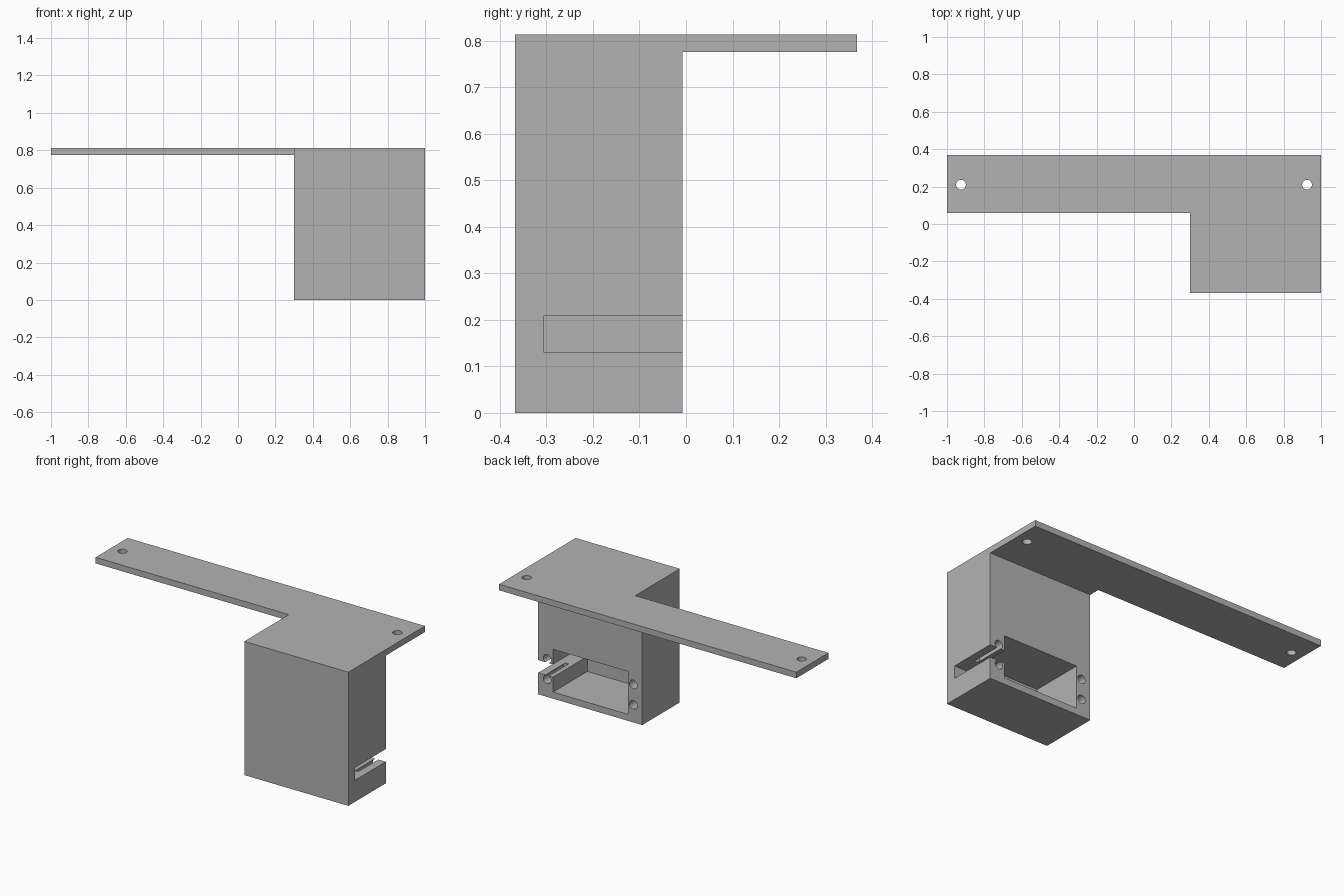
import bpy
import bmesh
from mathutils import Matrix

if "Cube" in bpy.data.objects:
    bpy.data.objects.remove(bpy.data.objects["Cube"], do_unlink=True)

# Single grey plastic
grey = bpy.data.materials.new("plain grey")
grey.use_nodes = True
colour = (0.45, 0.45, 0.45, 1)
grey.diffuse_color = colour
grey.node_tree.nodes["Principled BSDF"].inputs["Base Color"].default_value = colour


def add_object(name, bm):
    bmesh.ops.recalc_face_normals(bm, faces=bm.faces)
    mesh = bpy.data.meshes.new(name)
    bm.to_mesh(mesh)
    bm.free()
    mesh.materials.append(grey)
    obj = bpy.data.objects.new(name, mesh)
    bpy.context.scene.collection.objects.link(obj)
    return obj


def prism(name, outline, z0, z1):
    """Extrude a plan outline from z0 to z1."""
    bm = bmesh.new()
    face = bm.faces.new([bm.verts.new((x, y, z0)) for x, y in outline])
    new = bmesh.ops.extrude_face_region(bm, geom=[face])["geom"]
    verts = [g for g in new if isinstance(g, bmesh.types.BMVert)]
    bmesh.ops.translate(bm, vec=(0, 0, z1 - z0), verts=verts)
    return add_object(name, bm)


def box(name, x0, x1, y0, y1, z0, z1):
    return prism(name, [(x0, y0), (x1, y0), (x1, y1), (x0, y1)], z0, z1)


def cylinder(name, centre, radius, length, axis):
    bm = bmesh.new()
    turn = Matrix.Rotation(1.5707963, 4, "X") if axis == "Y" else Matrix()
    bmesh.ops.create_cone(bm, cap_ends=True, segments=32, radius1=radius,
                          radius2=radius, depth=length,
                          matrix=Matrix.Translation(centre) @ turn)
    return add_object(name, bm)


def combine(target, tool, operation):
    """Apply a boolean and discard the tool object."""
    tool.hide_render = True
    mod = target.modifiers.new(operation.lower(), "BOOLEAN")
    mod.operation = operation
    mod.solver = "EXACT"
    mod.object = tool
    bpy.context.view_layer.objects.active = target
    bpy.ops.object.modifier_apply(modifier=mod.name)
    bpy.data.objects.remove(tool, do_unlink=True)


TOP, UNDER = 0.813, 0.776
FRONT, BACK, REAR = -0.368, -0.008, 0.368
INNER = 0.3

# L-shaped mounting plate joined to the tall housing
bracket = prism("mounting_bracket",
                [(-1, 0.06), (INNER, 0.06), (INNER, FRONT), (1, FRONT),
                 (1, REAR), (-1, REAR)], UNDER, TOP)
combine(bracket, box("housing", INNER, 1, FRONT, BACK, 0, TOP), "UNION")

# Rear pocket and the cable slot out through the left wall
combine(bracket, box("pocket_cutter", 0.395, 0.9, -0.337, 0.05, 0.04, 0.3), "DIFFERENCE")
combine(bracket, box("slot_cutter", 0.85, 1.1, -0.306, 0.05, 0.131, 0.208), "DIFFERENCE")

# Blind screw holes either side of the pocket
for x in (0.36, 0.94):
    for z in (0.107, 0.231):
        combine(bracket, cylinder("screw_cutter", (x, -0.08, z), 0.026, 0.24, "Y"), "DIFFERENCE")

# Mounting holes at the plate ends
for x in (-0.925, 0.925):
    combine(bracket, cylinder("mount_cutter", (x, 0.21, TOP), 0.026, 0.2, "Z"), "DIFFERENCE")

# Smooth hole walls, sharp corners
bpy.ops.object.select_all(action="DESELECT")
bracket.select_set(True)
bpy.context.view_layer.objects.active = bracket
bpy.ops.object.shade_smooth_by_angle()
